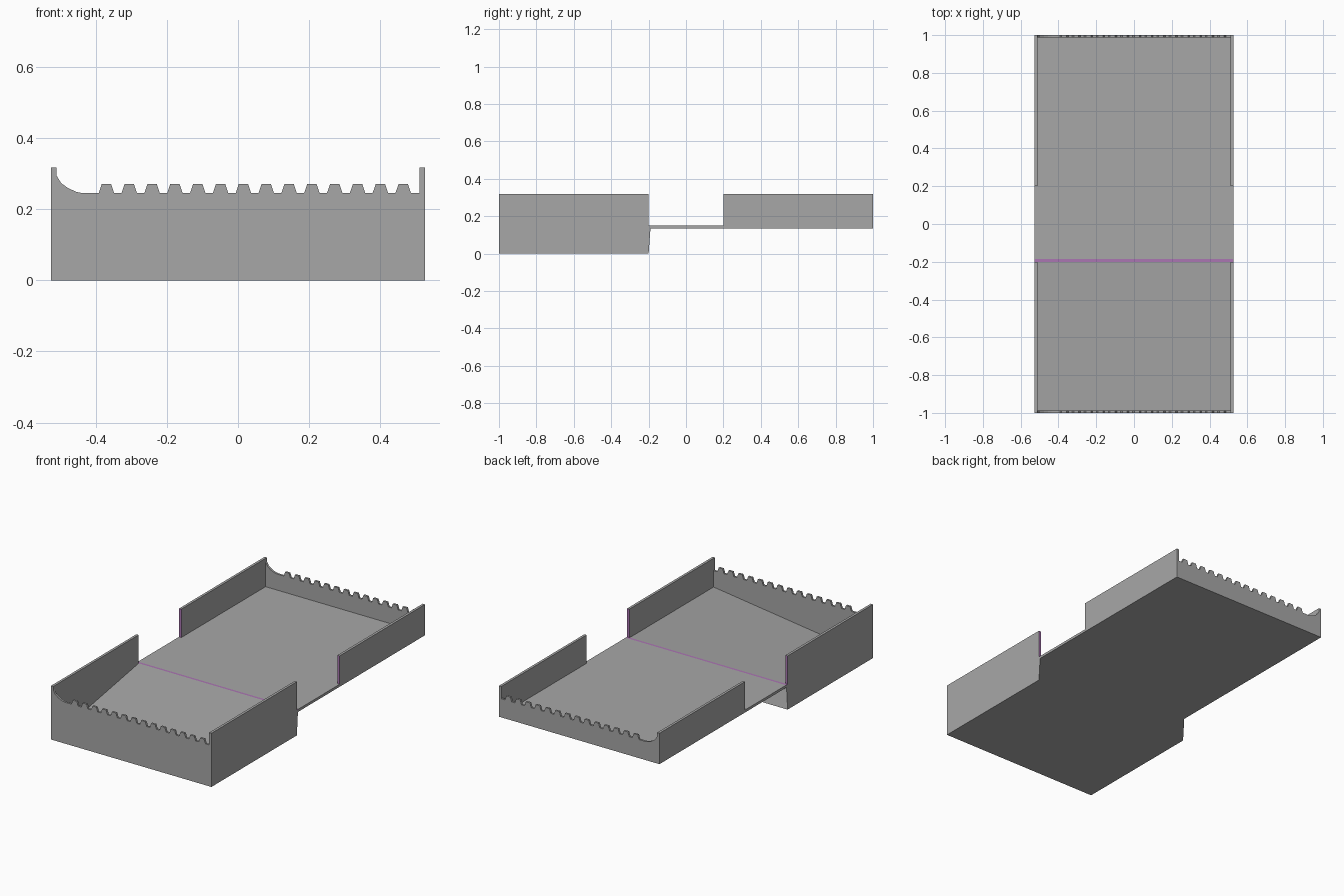
import bpy, bmesh

if "Cube" in bpy.data.objects:
    bpy.data.objects.remove(bpy.data.objects["Cube"])


def material(name, rgb):
    m = bpy.data.materials.new(name)
    m.use_nodes = True
    m.diffuse_color = (*rgb, 1)
    m.node_tree.nodes["Principled BSDF"].inputs["Base Color"].default_value = (*rgb, 1)
    return m


GREY = material("grey", (0.39, 0.39, 0.39))
PURPLE = material("purple", (0.41, 0.18, 0.45))


def prism(name, profile, axis, a, b, is_purple=None, merge=None):
    """Extrude a profile, (y, z) along x or (x, z) along y, from a to b."""
    bm = bmesh.new()
    place = (lambda p: (a, p[0], p[1])) if axis == "x" else (lambda p: (p[0], a, p[1]))
    face = bm.faces.new([bm.verts.new(place(p)) for p in profile])
    ext = bmesh.ops.extrude_face_region(bm, geom=[face])
    moved = [v for v in ext["geom"] if isinstance(v, bmesh.types.BMVert)]
    step = (b - a, 0, 0) if axis == "x" else (0, b - a, 0)
    bmesh.ops.translate(bm, verts=moved, vec=step)
    bmesh.ops.recalc_face_normals(bm, faces=bm.faces)
    for f in bm.faces:
        if is_purple and is_purple(f.calc_center_median(), f.normal):
            f.material_index = 1
    if merge:
        bmesh.ops.dissolve_faces(
            bm, faces=[f for f in bm.faces if merge(f.calc_center_median(), f.normal)])
    mesh = bpy.data.meshes.new(name)
    bm.to_mesh(mesh)
    bm.free()
    mesh.materials.append(GREY)
    mesh.materials.append(PURPLE)
    obj = bpy.data.objects.new(name, mesh)
    bpy.context.collection.objects.link(obj)
    return obj


W = 0.526      # half width
WALL = 0.015   # wall thickness
TOP = 0.318    # wall height
FLOOR = 0.15   # floor height
UNDER = 0.135  # underside of the thin back floor
GAP = 0.2      # half length of the gap between side walls
STRIP = -0.186 # back edge of the purple joint strip
LIFT = 0.001   # walls start just inside the floor body

# Floor body: deep at the front, thin at the back, with a purple joint strip;
# the underside and its step form a single face
floor = prism("floor",
              [(-1, FLOOR), (-GAP, FLOOR), (STRIP, FLOOR), (1, FLOOR),
               (1, UNDER), (-0.19, UNDER), (-GAP, 0), (-1, 0)],
              "x", -W, W,
              is_purple=lambda c, n: n.z > 0.5 and -GAP < c.y < STRIP,
              merge=lambda c, n: n.z < -0.05)

# The floor dips down to the front right corner
for v in floor.data.vertices:
    if v.co.x < 0 and v.co.y < -0.9 and v.co.z > 0.1:
        v.co.z = 0.01

# Side walls, with purple ends facing the gap
gap_end = lambda c, n: abs(n.y) > 0.9 and abs(abs(c.y) - GAP) < 0.002
for side, s in (("left", 1), ("right", -1)):
    for end, e, low in (("front", -1, LIFT), ("back", 1, UNDER + LIFT)):
        prism(f"{end}_{side}_wall",
              [(e, low), (e * GAP, low), (e * GAP, TOP), (e, TOP)],
              "x", s * (W - WALL), s * W, gap_end)

# Toothed end walls: rounded corner on one side, then a row of teeth
VALLEY, TIP = 0.245, 0.271
edge = [(-W, TOP), (-W + WALL, TOP), (-W + WALL, 0.296), (-0.497, 0.273),
        (-0.477, 0.259), (-0.455, 0.249), (-0.437, VALLEY)]
for i in range(14):
    x = -0.37 + i * 0.0642
    edge += [(x - 0.022, VALLEY), (x - 0.013, TIP), (x + 0.013, TIP), (x + 0.022, VALLEY)]
edge += [(W - WALL, VALLEY), (W - WALL, TOP), (W, TOP)]
for end, e, low in (("front", -1, LIFT), ("back", 1, UNDER + LIFT)):
    prism(f"{end}_toothed_wall", edge + [(W, low), (-W, low)], "y", e, e * 0.988)
